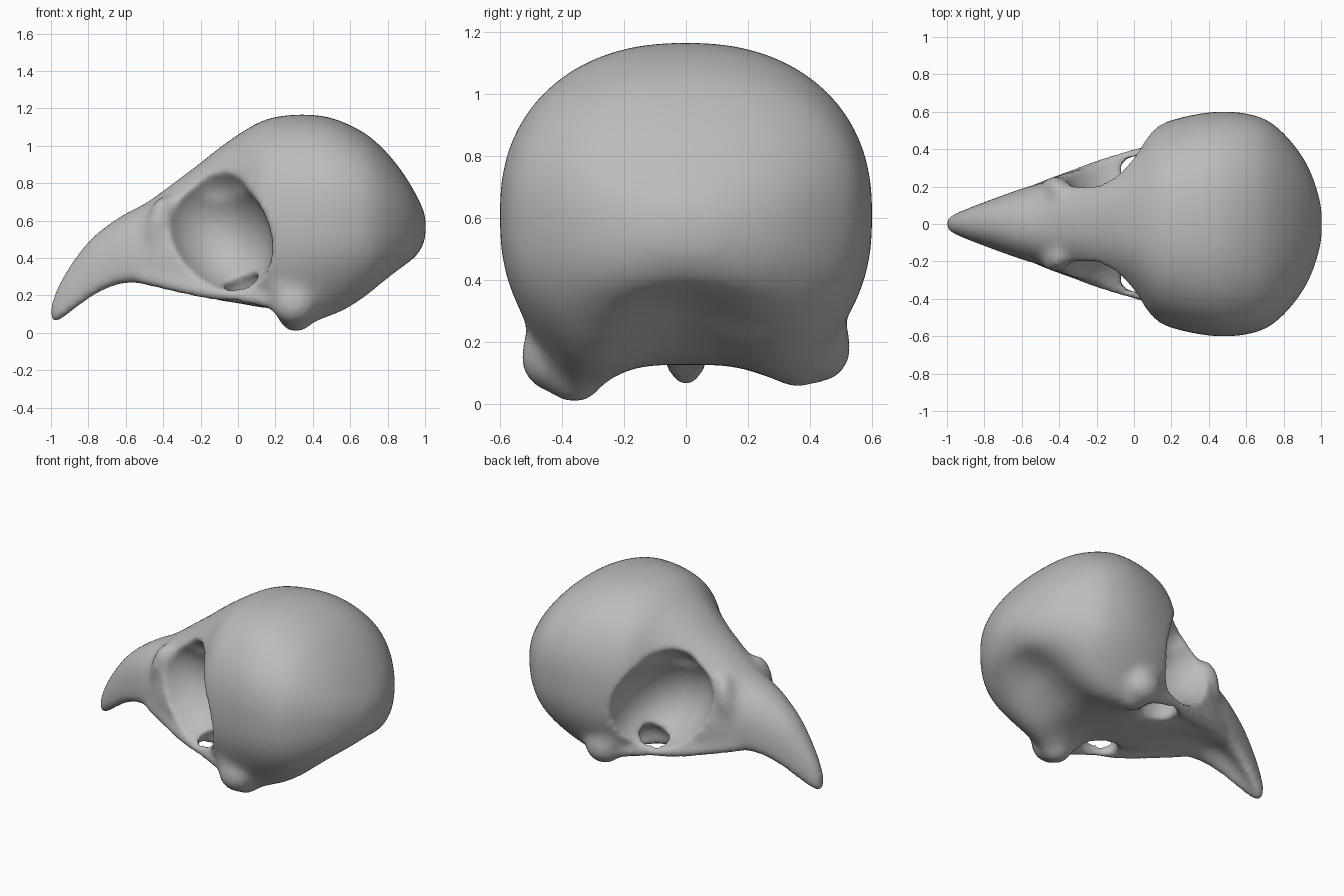
import bpy, bmesh, math
from mathutils import Matrix, Vector

cube = bpy.data.objects.get("Cube")
if cube:
    bpy.data.objects.remove(cube)

bone = bpy.data.materials.new("bone_grey")
bone.use_nodes = True
colour = (0.5, 0.5, 0.5, 1)
bone.diffuse_color = colour
bone.node_tree.nodes["Principled BSDF"].inputs["Base Color"].default_value = colour


def new_object(name, bm):
    bmesh.ops.recalc_face_normals(bm, faces=bm.faces)
    mesh = bpy.data.meshes.new(name)
    bm.to_mesh(mesh)
    bm.free()
    obj = bpy.data.objects.new(name, mesh)
    bpy.context.collection.objects.link(obj)
    return obj


def blob(bm, centre, radii, tilt=0):
    """Ellipsoid tilted about the y axis."""
    m = (Matrix.Translation(centre) @ Matrix.Rotation(math.radians(tilt), 4, 'Y')
         @ Matrix.Diagonal((*radii, 1)))
    bmesh.ops.create_uvsphere(bm, u_segments=32, v_segments=20, radius=1, matrix=m)


def power(v, n):
    return math.copysign(abs(v) ** (2 / n), v)


def bump(*terms):
    """Soft bell shape; each term is an offset and its spread."""
    return math.exp(-sum((d / spread) ** 2 for d, spread in terms))


def smooth_path(points, steps):
    """Rounded run of points through the given ones."""
    pts = [Vector(p) for p in points]
    out = []
    for i in range(len(pts) - 1):
        a, b, c, d = pts[max(i - 1, 0)], pts[i], pts[i + 1], pts[min(i + 2, len(pts) - 1)]
        for k in range(steps):
            t = k / steps
            out.append(b + (c - a) * (t / 2) + (a * 2 - b * 5 + c * 4 - d) * (t * t / 2)
                       + (b * 3 - a - c * 3 + d) * (t ** 3 / 2))
    return out + [pts[-1]]


# Skull sections: x, top, bottom, level of greatest width, half width, underside vault
stations = [
    (-1.006, .14, .05, .09, .035, 0), (-.97, .24, .05, .13, .05, .01),
    (-.9, .36, .09, .19, .08, .03), (-.8, .49, .16, .27, .118, .05),
    (-.7, .575, .22, .32, .155, .05), (-.6, .64, .25, .36, .19, .05),
    (-.5, .69, .25, .38, .22, .04), (-.4, .76, .24, .38, .26, .03),
    (-.3, .835, .22, .38, .29, .03), (-.2, .91, .19, .40, .33, .02),
    (-.1, .99, .165, .42, .37, .01), (0, 1.06, .15, .48, .43, .01),
    (.1, 1.12, .13, .56, .515, .01), (.2, 1.155, .12, .58, .555, .01),
    (.35, 1.168, .12, .6, .59, .01), (.5, 1.15, .12, .62, .602, .04),
    (.65, 1.085, .155, .62, .58, .09), (.75, 1.01, .205, .61, .53, .11),
    (.85, .9, .28, .6, .43, .08), (.93, .78, .37, .59, .31, .02),
    (.98, .685, .45, .57, .18, 0), (1.004, .62, .51, .565, .08, 0)]

SIDES = 64
bm = bmesh.new()
rings = []
for x, top, bottom, mid, width, vault in smooth_path(stations, 3):
    ring = []
    lower_n = 4 if x < -.3 else max(2.6, 4 - (x + .3) * 3.5)
    for i in range(SIDES):
        a = 2 * math.pi * i / SIDES
        c, s = math.cos(a), math.sin(a)
        n = 2.3 if s > 0 else lower_n
        y = width * power(c, n)
        z = mid + power(s, n) * (top - mid if s > 0 else mid - bottom)
        if s < 0:
            # Vaulted middle, jaw lumps and the ridges behind them; left lump is higher
            lift = .05 if y > 0 else 0
            down = min(1, -s * 1.6)
            z += vault * down * bump((y, min(.22, width * .5)))
            z -= (.15 - lift) * down * bump((x - .31, .13), (abs(y) - .38, .13))
            z -= .06 * down * bump((x - .52, .17), (abs(y) - .33, .15))
        ring.append(bm.verts.new((x, y, z)))
    rings.append(ring)
for r, q in zip(rings, rings[1:]):
    for i in range(SIDES):
        j = (i + 1) % SIDES
        bm.faces.new((r[i], r[j], q[j], q[i]))
bm.faces.new(rings[0])
bm.faces.new(rings[-1])

# Paired jaw joints, brow corners and cheek bars
cheek = smooth_path([(-.5, .185, .295), (-.2, .3, .225), (.03, .37, .195), (.26, .44, .15)], 8)
for side, lift in ((-1, 0), (1, .05)):
    blob(bm, (.3, side * .435, .155 + lift * .6), (.12, .1, .115))
    blob(bm, (.31, side * .36, .105 + lift), (.1, .1, .104))
    blob(bm, (.29, side * .44, .27), (.14, .075, .15))
    blob(bm, (-.43, side * .18, .59), (.06, .078, .15), 15)
    for c in cheek:
        blob(bm, (c.x, side * c.y, c.z), (.05, .045, .042))
skull = new_object("skull", bm)

# Cutters for the eye sockets and the gaps behind the cheek bars
hollows = {
    "socket": ((-.125, .47, .55), (.365, .37, .275), 52),
    "brow_hollow": ((-.14, .475, .69), (.21, .33, .235), -18),
    "gap": ((.05, .28, .19), (.135, .09, .13), 0)}
cutters = []
for side, label in ((-1, "right"), (1, "left")):
    for name, ((x, y, z), radii, tilt) in hollows.items():
        bm = bmesh.new()
        blob(bm, (x, side * y, z), radii, tilt)
        cutters.append(new_object(f"{label}_{name}_cutter", bm))


def fuse(size):
    mod = skull.modifiers.new("Fuse", 'REMESH')
    mod.mode = 'VOXEL'
    mod.voxel_size = size


def soften(rounds):
    mod = skull.modifiers.new("Soften", 'SMOOTH')
    mod.factor = .5
    mod.iterations = rounds


fuse(.018)
soften(14)
for cutter in cutters:
    cutter.hide_render = True
    mod = skull.modifiers.new("Cut", 'BOOLEAN')
    mod.operation = 'DIFFERENCE'
    mod.solver = 'EXACT'
    mod.object = cutter
fuse(.018)
soften(8)

# Bake the modifiers and drop the cutters
deps = bpy.context.evaluated_depsgraph_get()
mesh = bpy.data.meshes.new_from_object(skull.evaluated_get(deps))
skull.modifiers.clear()
skull.data = mesh
for cutter in cutters:
    bpy.data.objects.remove(cutter)

mesh.materials.clear()
mesh.materials.append(bone)
bpy.ops.object.select_all(action='DESELECT')
skull.select_set(True)
bpy.context.view_layer.objects.active = skull
bpy.ops.object.shade_smooth_by_angle(angle=math.radians(50))
